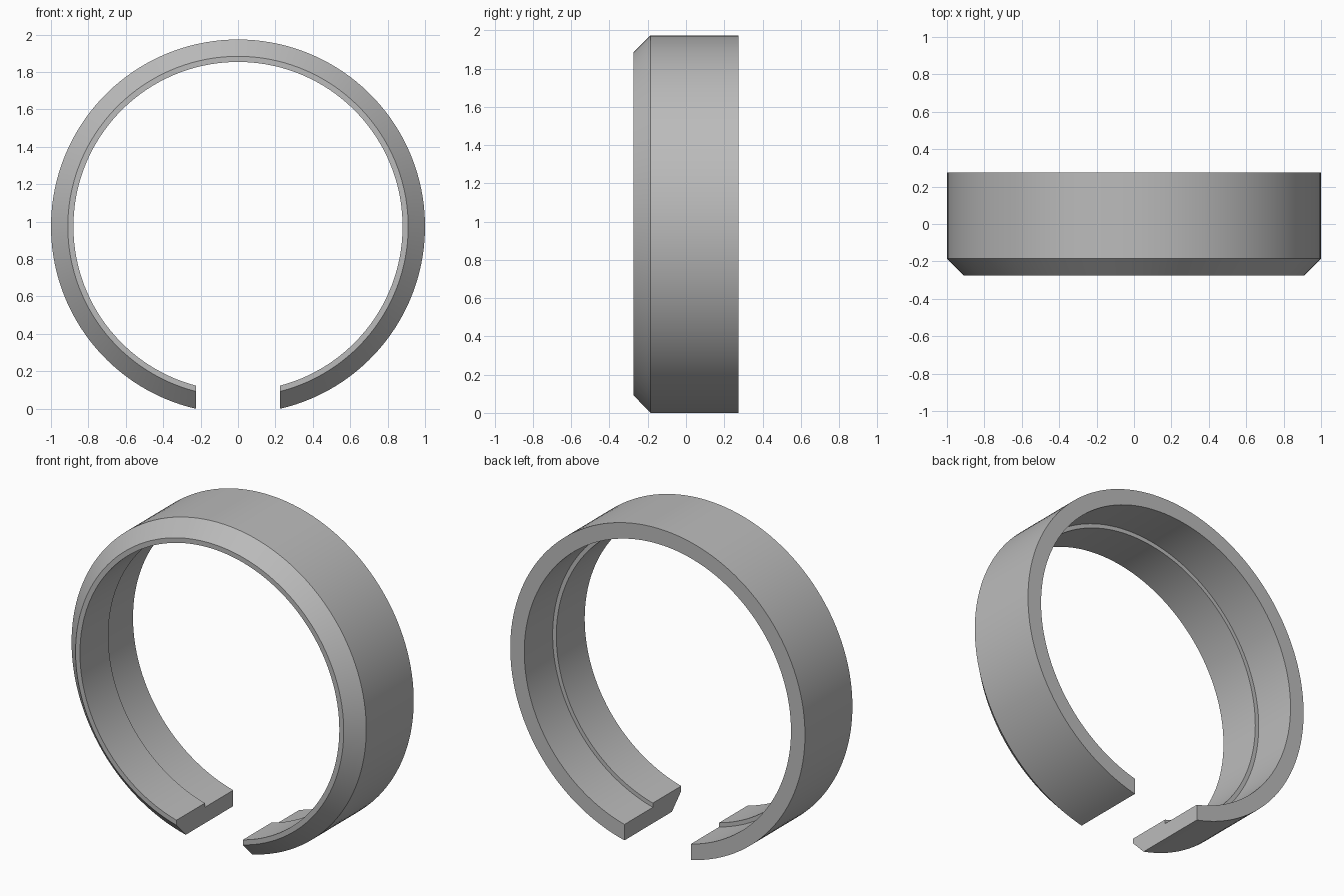
import bpy
import bmesh
from math import asin, sin, cos, tau, radians

cube = bpy.data.objects.get("Cube")
if cube:
    bpy.data.objects.remove(cube, do_unlink=True)

HALF_GAP = 0.225     # half width of the opening at the bottom
CENTRE_Z = 0.974
HALF_DEPTH = 0.275
SEGMENTS = 128

# Cross-section (radius, y): chamfered front outer edge, stepped bore
profile = [
    (0.88, -HALF_DEPTH), (0.91, -HALF_DEPTH), (1.0, -0.185),
    (1.0, HALF_DEPTH), (0.905, HALF_DEPTH), (0.905, 0.0), (0.88, 0.0),
]

# Plain grey material
grey = bpy.data.materials.new("grey")
grey.use_nodes = True
colour = (0.5, 0.5, 0.5, 1)
grey.diffuse_color = colour
grey.node_tree.nodes["Principled BSDF"].inputs["Base Color"].default_value = colour

# Sweep the cross-section round the y axis, ending on two vertical faces
bm = bmesh.new()
sections = []
for i in range(SEGMENTS + 1):
    section = []
    for r, y in profile:
        start = asin(HALF_GAP / r)
        t = start + (tau - 2 * start) * i / SEGMENTS
        section.append(bm.verts.new((r * sin(t), y, CENTRE_Z - r * cos(t))))
    sections.append(section)

count = len(profile)
for a, b in zip(sections, sections[1:]):
    for j in range(count):
        k = (j + 1) % count
        bm.faces.new((a[j], a[k], b[k], b[j]))

# Close the two ends
bm.faces.new(sections[0])
bm.faces.new(sections[-1])
bmesh.ops.recalc_face_normals(bm, faces=bm.faces)

mesh = bpy.data.meshes.new("split_ring")
bm.to_mesh(mesh)
bm.free()
mesh.materials.append(grey)
ring = bpy.data.objects.new("split_ring", mesh)
bpy.context.collection.objects.link(ring)

# Smooth curved walls, keeping the profile edges sharp
bpy.context.view_layer.objects.active = ring
ring.select_set(True)
bpy.ops.object.shade_smooth_by_angle(angle=radians(30))
